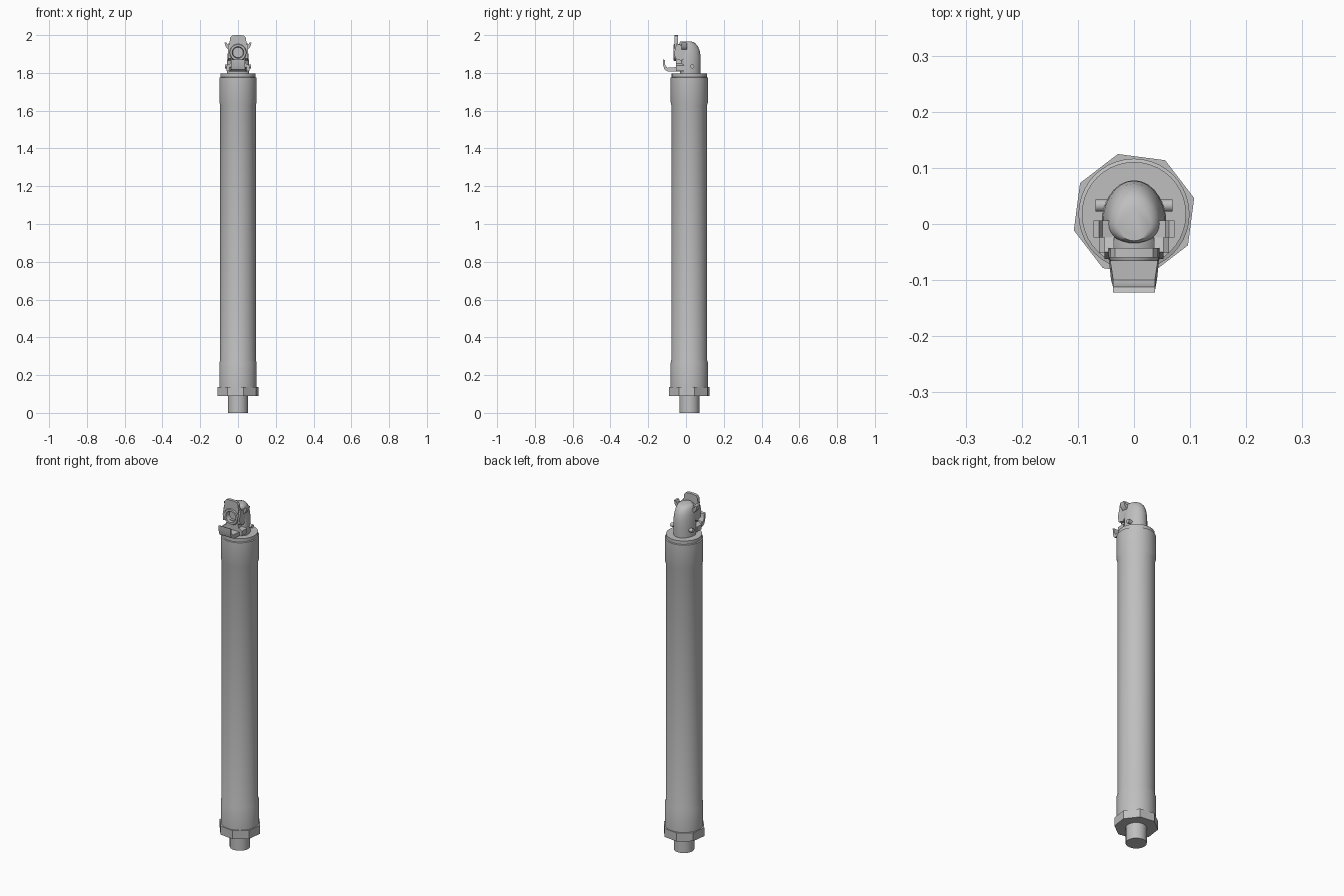
import bpy, bmesh, math
from mathutils import Matrix, Vector

if "Cube" in bpy.data.objects:
    bpy.data.objects.remove(bpy.data.objects["Cube"])

CY = 0.0175  # axis of the tube in y
grey = bpy.data.materials.new("grey_metal")
grey.diffuse_color = (0.52, 0.52, 0.52, 1)
grey.use_nodes = True
grey.node_tree.nodes["Principled BSDF"].inputs["Base Color"].default_value = grey.diffuse_color


def finish(name, bm, angle=35):
    bmesh.ops.remove_doubles(bm, verts=bm.verts, dist=1e-5)
    bmesh.ops.recalc_face_normals(bm, faces=bm.faces)
    me = bpy.data.meshes.new(name)
    bm.to_mesh(me)
    bm.free()
    me.materials.append(grey)
    ob = bpy.data.objects.new(name, me)
    bpy.context.collection.objects.link(ob)
    bpy.ops.object.select_all(action='DESELECT')
    bpy.context.view_layer.objects.active = ob
    ob.select_set(True)
    bpy.ops.object.shade_smooth_by_angle(angle=math.radians(angle))
    return ob


def loft(name, rings, caps=True, angle=35):
    """Skin a list of equal-length closed rings of points."""
    bm = bmesh.new()
    vs = [[bm.verts.new(p) for p in r] for r in rings]
    n = len(vs[0])
    for a, b in zip(vs, vs[1:]):
        for i in range(n):
            j = (i + 1) % n
            bm.faces.new((a[i], a[j], b[j], b[i]))
    if caps:
        bm.faces.new(vs[0][::-1])
        bm.faces.new(vs[-1])
    return finish(name, bm, angle)


def lathe(name, profile, n=32, turn=0.0, angle=35):
    """Turn (radius, z) points around the tube axis."""
    rings = [[(r * math.cos(turn + math.tau * i / n),
               CY + r * math.sin(turn + math.tau * i / n), z) for i in range(n)]
             for r, z in profile]
    return loft(name, rings, angle=angle)


def prism(name, a, b):
    """Skin between two matching outlines."""
    return loft(name, [a, b], angle=30)


# --- Tube -------------------------------------------------------------
lathe("lower_stem", [(0.053, 0), (0.053, 0.1)], 24)
lathe("octagonal_nut", [(0.111, 0.09), (0.111, 0.138)], 8, math.radians(15), 20)
lathe("main_tube", [(0.099, 0.13), (0.099, 0.265), (0.0945, 0.28),
                    (0.0945, 1.63), (0.099, 1.645), (0.099, 1.775),
                    (0.093, 1.777), (0.093, 1.796)], 40)

# --- Domed elbow housing ---------------------------------------------
rows = [(1.79, .058, .076, -.03), (1.85, .058, .078, -.032), (1.89, .056, .077, -.034),
        (1.92, .052, .072, -.035), (1.943, .047, .062, -.035),
        (1.958, .041, .048, -.034), (1.966, .03, .03, -.03)]
rings = []
for z, w, yb, yf in rows:
    ring = []
    for i in range(28):
        c, s = math.cos(math.tau * i / 28), math.sin(math.tau * i / 28)
        depth = yb if s > 0 else -yf
        ring.append((w * c, depth * s, z))
    rings.append(ring)
loft("elbow_housing", rings, angle=50)

# --- Front port with a recessed opening ------------------------------
PZ = 1.908
port = [(.046, -.02), (.046, -.058), (.042, -.066), (.031, -.066), (.027, -.038)]
loft("front_port", [[(r * math.cos(math.tau * i / 28), y, PZ + r * math.sin(math.tau * i / 28))
                     for i in range(28)] for r, y in port])

# --- Upright crest above the port ------------------------------------
arc = [(.046 * math.cos(math.radians(t)), PZ + .044 * math.sin(math.radians(t)))
       for t in range(155, 24, -13)]
top = [(.045, 1.955), (.042, 1.985), (.034, 1.996), (.015, 2.0),
       (-.015, 2.0), (-.034, 1.996), (-.042, 1.985), (-.045, 1.955)]
crest = arc + top
prism("crest", [(x, -.060, z) for x, z in crest], [(x, -.043, z) for x, z in crest])

# --- Collar bracket below the port -----------------------------------
br = [(-.062, 1.81), (.062, 1.81), (.062, 1.838), (.04, 1.85), (.034, 1.885),
      (-.034, 1.885), (-.04, 1.85), (-.062, 1.838)]
prism("lower_bracket", [(x, -.052, z) for x, z in br], [(x, -.01, z) for x, z in br])

# --- Hooked latch tongue ---------------------------------------------
hook = [(-.03, 1.808), (-.098, 1.808), (-.114, 1.818), (-.121, 1.84), (-.122, 1.872),
        (-.112, 1.868), (-.110, 1.842), (-.100, 1.827), (-.03, 1.832)]
half = lambda y: .048 + .1 * (y + .03) if y > -.1 else .037
prism("latch_hook", [(-half(y), y, z) for y, z in hook], [(half(y), y, z) for y, z in hook])

# --- Paired ears and side knobs --------------------------------------
ear = [(.035, 1.915), (.054, 1.925), (.066, 1.94), (.072, 1.962),
       (.062, 1.962), (.056, 1.95), (.035, 1.945)]
for side, s in (("left", -1), ("right", 1)):
    prism(side + "_ear", [(s * x, -.024, z) for x, z in ear],
          [(s * x, .006, z) for x, z in ear])
    bm = bmesh.new()
    m = Matrix.Translation(Vector((s * .054, .033, 1.835))) @ Matrix.Rotation(math.pi / 2, 4, 'Y')
    bmesh.ops.create_cone(bm, cap_ends=True, segments=14, radius1=.011, radius2=.011,
                          depth=.03, matrix=m)
    finish(side + "_knob", bm)
    # cheek plate joining the port to the housing
    cheek = [(-.058, 1.875), (-.025, 1.865), (.005, 1.89), (-.005, 1.94), (-.05, 1.955), (-.062, 1.91)]
    prism(side + "_cheek", [(s * .036, y, z) for y, z in cheek],
          [(s * .053, y, z) for y, z in cheek])
